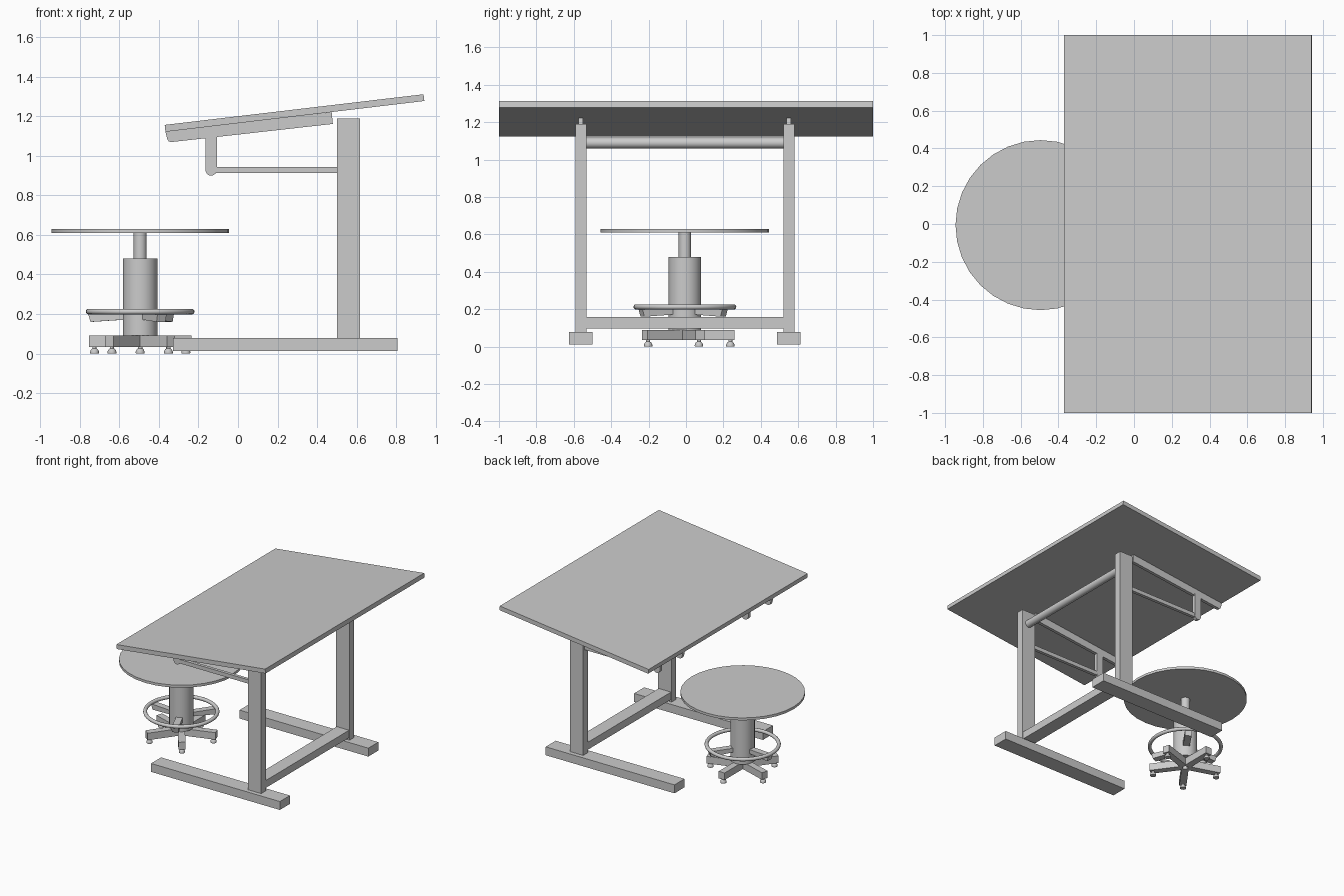
import bpy, bmesh, math
from mathutils import Matrix, Vector

if "Cube" in bpy.data.objects:
    bpy.data.objects.remove(bpy.data.objects["Cube"])

YC = -0.006                 # frame and stool centre line
SX = -0.495                 # stool centre in x


def finish(bm, name, smooth=False):
    bmesh.ops.recalc_face_normals(bm, faces=bm.faces)
    mesh = bpy.data.meshes.new(name)
    bm.to_mesh(mesh)
    bm.free()
    ob = bpy.data.objects.new(name, mesh)
    bpy.context.collection.objects.link(ob)
    if smooth:
        bpy.ops.object.select_all(action='DESELECT')
        ob.select_set(True)
        bpy.context.view_layer.objects.active = ob
        bpy.ops.object.shade_smooth_by_angle(angle=math.radians(35))
    return ob


def slab(name, pts, y0, y1, turn=None):
    """Extrude an xz outline from y0 to y1, optionally turned about the stool axis."""
    bm = bmesh.new()
    face = bm.faces.new([bm.verts.new((x, y0, z)) for x, z in pts])
    ext = bmesh.ops.extrude_face_region(bm, geom=[face])
    vs = [v for v in ext['geom'] if isinstance(v, bmesh.types.BMVert)]
    bmesh.ops.translate(bm, verts=vs, vec=(0, y1 - y0, 0))
    if turn is not None:
        m = Matrix.Translation((SX, YC, 0)) @ Matrix.Rotation(math.radians(turn), 4, 'Z')
        bmesh.ops.transform(bm, matrix=m, verts=bm.verts)
    return finish(bm, name)


def rect(x0, x1, z0, z1):
    return [(x0, z0), (x1, z0), (x1, z1), (x0, z1)]


def lathe(name, profile, x, y, steps=32):
    """Spin an (r, z) profile about a vertical axis."""
    bm = bmesh.new()
    vs = [bm.verts.new((r, 0, z)) for r, z in profile]
    es = [bm.edges.new(p) for p in zip(vs, vs[1:])]
    bmesh.ops.spin(bm, geom=vs + es, cent=(0, 0, 0), axis=(0, 0, 1),
                   angle=math.tau, steps=steps)
    bmesh.ops.remove_doubles(bm, verts=bm.verts, dist=1e-4)
    bmesh.ops.translate(bm, verts=bm.verts, vec=(x, y, 0))
    return finish(bm, name, True)


def rod(r, z0, z1):
    return [(0, z0), (r, z0), (r, z1), (0, z1)]


# Tilted drawing board
slab("board", [(-0.371, 1.157), (0.939, 1.312), (0.943, 1.278), (-0.367, 1.122)], -1, 1)

# Side frames: foot, post, support rail, arm and bracket
bracket = [(-0.165, 1.10), (-0.107, 1.11)] + [
    (-0.136 + 0.029 * math.cos(a), 0.93 - 0.03 * math.sin(a))
    for a in [math.pi * i / 8 for i in range(9)]]
rail = [(-0.367, 1.123), (0.474, 1.222), (0.480, 1.162), (-0.338, 1.070),
        (-0.350, 1.073), (-0.358, 1.085)]
for side, tag in ((-1, "front"), (1, "back")):
    y = YC + side * 0.556
    slab(tag + "_foot", rect(-0.328, 0.806, 0.012, 0.079), y - 0.063, y + 0.063)
    slab(tag + "_post", rect(0.50, 0.618, 0.079, 1.19), y - 0.029, y + 0.029)
    slab(tag + "_rail", rail, y - 0.0125, y + 0.0125)
    slab(tag + "_arm", rect(-0.136, 0.50, 0.914, 0.945), y - 0.0125, y + 0.0125)
    slab(tag + "_bracket", bracket, y - 0.014, y + 0.014)

# Lower stretcher and upper round crossbar between the posts
slab("stretcher", rect(0.505, 0.613, 0.098, 0.157), YC - 0.527, YC + 0.527)
bm = bmesh.new()
bmesh.ops.create_cone(bm, cap_ends=True, segments=24, radius1=0.029, radius2=0.029,
                      depth=1.056, matrix=Matrix.Translation((0.559, YC, 1.089))
                      @ Matrix.Rotation(math.pi / 2, 4, 'X'))
finish(bm, "crossbar", True)

# Stool seat, stem, column and hub
lathe("stool_seat", rod(0.45, 0.61, 0.63), SX, YC)
lathe("stool_stem", rod(0.033, 0.47, 0.61), SX, YC)
lathe("stool_column", rod(0.087, 0.09, 0.48), SX, YC)
lathe("stool_hub", rod(0.035, 0.068, 0.095), SX, YC)

# Foot ring
ring = [(0.261 + 0.014 * math.cos(a), 0.212 + 0.014 * math.sin(a))
        for a in [math.tau * i / 12 for i in range(13)]]
lathe("foot_ring", ring, SX, YC, 48)

# Three spokes carrying the ring
for i in range(3):
    slab("ring_spoke", [(0.07, 0.172), (0.25, 0.160), (0.263, 0.203), (0.07, 0.203)],
         -0.025, 0.025, 55 + 120 * i)

# Five base legs with glide feet
glide = [(0, 0), (0.022, 0), (0.023, 0.008), (0.018, 0.02), (0.011, 0.026),
         (0.011, 0.036), (0, 0.036)]
for i in range(5):
    deg = 90 + 72 * i
    slab("base_leg", rect(0.02, 0.265, 0.034, 0.09), -0.026, 0.026, deg)
    a = math.radians(deg)
    lathe("glide_foot", glide, SX + 0.243 * math.cos(a), YC + 0.243 * math.sin(a), 16)
